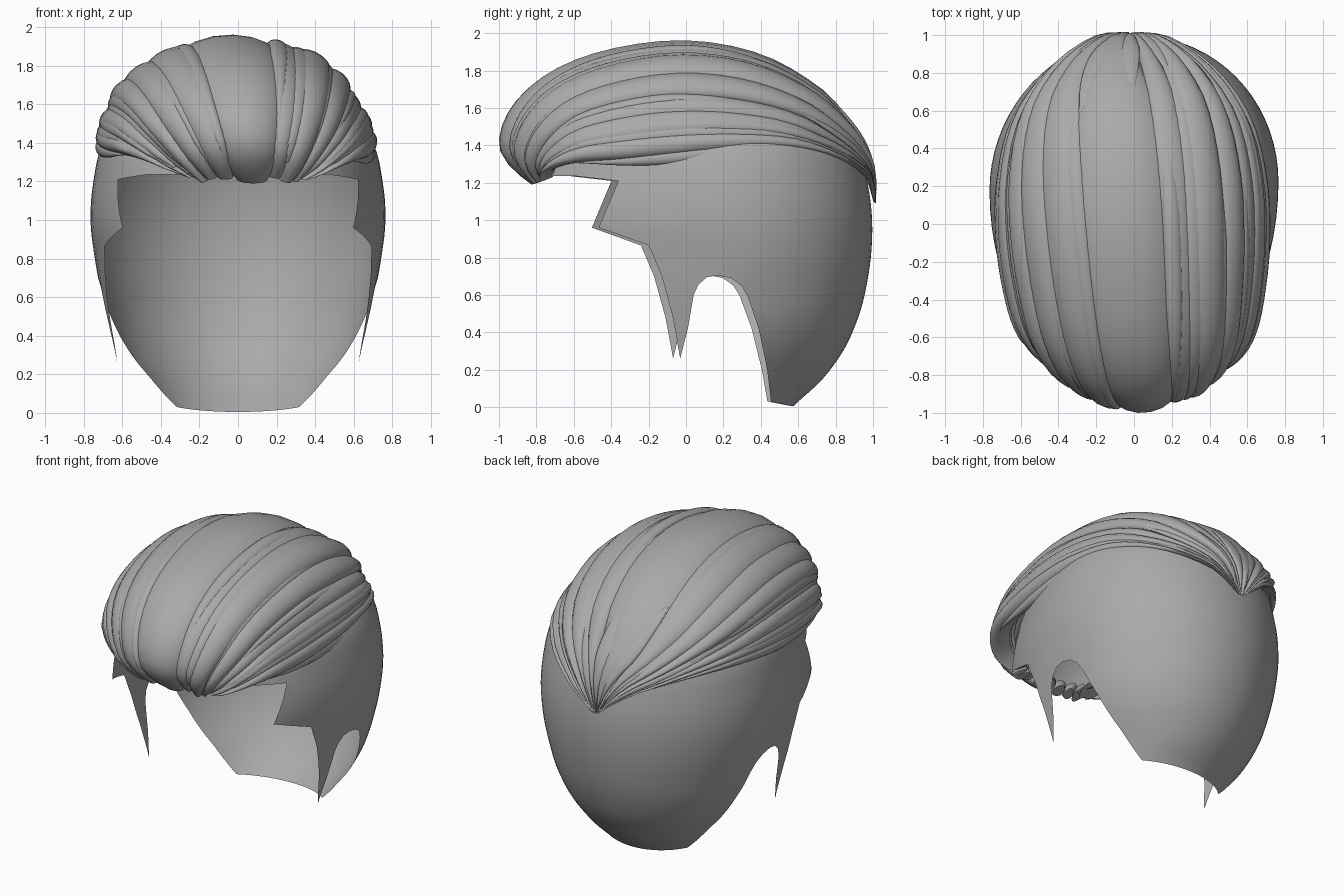
import bpy, bmesh, math, random
from mathutils import Vector

if "Cube" in bpy.data.objects:
    bpy.data.objects.remove(bpy.data.objects["Cube"])

random.seed(4)

hair_mat = bpy.data.materials.new("hair grey")
hair_mat.diffuse_color = (0.4, 0.4, 0.4, 1)
hair_mat.use_nodes = True
hair_mat.node_tree.nodes["Principled BSDF"].inputs["Base Color"].default_value = hair_mat.diffuse_color


def spline(rows, t):
    """Catmull-Rom sample of a table of tuples, t in 0..1."""
    f = min(max(t, 0), 1) * (len(rows) - 1)
    i = min(int(f), len(rows) - 2)
    u = f - i
    p = [rows[min(max(i + k, 0), len(rows) - 1)] for k in (-1, 0, 1, 2)]
    return [0.5 * (2 * b + (c - a) * u + (2 * a - 5 * b + 4 * c - d) * u * u
                   + (3 * b - a - 3 * c + d) * u ** 3) for a, b, c, d in zip(*p)]


def finish(bm, name, angle):
    mesh = bpy.data.meshes.new(name)
    bm.to_mesh(mesh)
    bm.free()
    mesh.materials.append(hair_mat)
    ob = bpy.data.objects.new(name, mesh)
    bpy.context.collection.objects.link(ob)
    bpy.ops.object.select_all(action='DESELECT')
    ob.select_set(True)
    bpy.context.view_layer.objects.active = ob
    bpy.ops.object.shade_smooth_by_angle(angle=math.radians(angle))
    return ob


def skin(bm, rings):
    """Join closed rings of points with quads."""
    vs = [[bm.verts.new(p) for p in r] for r in rings]
    n = len(rings[0])
    for a, b in zip(vs, vs[1:]):
        for i in range(n):
            j = (i + 1) % n
            bm.faces.new((a[i], a[j], b[j], b[i]))
    return vs


# ---- scalp: z, half width behind, half width in front, back y, front depth
SECTIONS = [(-.02, .37, .60, .55, 1.1), (.03, .40, .61, .60, 1.1), (.15, .475, .63, .73, 1.1),
            (.3, .58, .65, .84, 1.1), (.45, .655, .68, .91, 1.1), (.6, .70, .71, .955, 1.1),
            (.8, .745, .74, .988, 1.1),
            (1.0, .765, .765, .995, 1.1), (1.2, .75, .75, .97, 1.05), (1.4, .70, .70, .91, .95),
            (1.6, .56, .56, .77, .78), (1.75, .35, .35, .55, .52), (1.82, .1, .1, .3, .12)]
# side outline of the opening for face, ears and neck (y, z)
OPENING = [(-1.5, 1.24), (-.6, 1.235), (-.38, 1.21), (-.485, .96), (-.22, .865), (-.15, .70),
           (-.09, .48), (-.05, .26), (-.01, .42), (.02, .60), (.045, .655), (.09, .695), (.15, .705),
           (.22, .69), (.275, .65), (.31, .59), (.37, .42), (.42, .2), (.445, .03), (.6, 0),
           (.6, -1), (-1.5, -1)]


def in_opening(y, z):
    inside = False
    for (y1, z1), (y2, z2) in zip(OPENING, OPENING[1:] + OPENING[:1]):
        if (z1 > z) != (z2 > z) and y < y1 + (z - z1) / (z2 - z1) * (y2 - y1):
            inside = not inside
    return inside


def scalp():
    bm = bmesh.new()
    rings = []
    for k in range(49):
        z, w, wf, b, fd = spline(SECTIONS, k / 48)
        ring = []
        for i in range(72):
            a = 2 * math.pi * i / 72
            s = math.sin(a)
            y = .2 + s * ((b - .2) if s > 0 else fd)
            m = min(max((.35 - y) / .3, 0), 1)
            m = m * m * (3 - 2 * m)
            ring.append((math.cos(a) * (w + (wf - w) * m), y, z))
        rings.append(ring)
    vs = skin(bm, rings)
    bm.faces.new(vs[-1])
    # score the outline into the shell, then drop the faces inside it
    for (y1, z1), (y2, z2) in zip(OPENING[:20], OPENING[1:20]):
        near = [f for f in bm.faces
                if max(v.co.y for v in f.verts) > min(y1, y2) - .03
                and min(v.co.y for v in f.verts) < max(y1, y2) + .03
                and max(v.co.z for v in f.verts) > min(z1, z2) - .03
                and min(v.co.z for v in f.verts) < max(z1, z2) + .03]
        geom = near + list({e for f in near for e in f.edges}) + list({v for f in near for v in f.verts})
        bmesh.ops.bisect_plane(bm, geom=geom, dist=1e-5, plane_co=(0, y1, z1),
                               plane_no=(0, z2 - z1, y1 - y2))
    gone = []
    for f in bm.faces:
        c = f.calc_center_median()
        if in_opening(c.y, c.z):
            gone.append(f)
    bmesh.ops.delete(bm, geom=gone, context='FACES')
    for v in bm.verts:          # slight turn of the head
        v.co.y += .03 * v.co.x
    finish(bm, "scalp", 60)


# ---- hair envelope guides running from the crown tip to the fringe
TOP = [(.998, 1.1), (.98, 1.32), (.88, 1.52), (.68, 1.73), (.38, 1.89), (0, 1.955),
       (-.4, 1.91), (-.72, 1.79), (-.93, 1.6), (-.99, 1.38), (-.84, 1.185)]
SIDE = [(.998, .02, 1.1), (.965, .21, 1.23), (.79, .45, 1.33), (.53, .63, 1.38), (.2, .705, 1.37),
        (-.1, .71, 1.345), (-.35, .68, 1.325), (-.55, .63, 1.315), (-.68, .55, 1.29),
        (-.76, .43, 1.25), (-.77, .3, 1.21)]


def envelope(t, deg):
    yt, zt = spline(TOP, t)
    ys, xs, zs = spline(SIDE, t)
    a = math.radians(deg)
    s, c = math.sin(a), math.cos(a)
    if s < 0:                   # the left lower edge sweeps up higher than the right
        zs += .05 * s * s * min(1, t * 1.2) * (1 - t ** 4)
    return Vector((xs * s - .02 + .07 * t ** 3, yt + (ys - yt) * s * s, zs + (zt - zs) * c))


def lock(name, mid, half, lift, thick, t0=0.0, t1=1.0, twist=24, pointed=False):
    """Lens-shaped strand lying on the envelope, pointed at the back."""
    bm = bmesh.new()
    rings = []
    n, m = 32, 18
    for k in range(n + 1):
        u = k / n
        t = t0 + (t1 - t0) * u
        full = min(1, (u + .02) / .3) ** .6
        full *= min(1, (1.01 - u) / .5) ** .8 if pointed else min(1, (1.04 - u) / .1) ** .4
        turn = twist * (t - .85) * max(0, math.cos(math.radians(mid)))
        depth = 1.3 * min(1, .08 + t / .5)
        ring = []
        for i in range(m):
            a = 2 * math.pi * i / m
            p = envelope(t, mid + turn + half * full * math.cos(a))
            core = Vector((0, min(max(p.y, -.4), .5), 1.35))
            out = (p - core).normalized()
            s = math.sin(a)
            h = thick * full * (s if s > 0 else depth * s)
            sink = thick * .75 * min(1, t / .3) - .006 * max(0, 1 - t / .2)
            ring.append(p + out * (h + lift * min(1, t / .2) - sink))
        rings.append(ring)
    vs = skin(bm, rings)
    bm.faces.new(vs[0])
    bm.faces.new(vs[-1])
    bmesh.ops.recalc_face_normals(bm, faces=bm.faces[:])
    finish(bm, name, 50)


scalp()

# ---- main locks between these angles across the head
EDGES = [-89, -79, -69, -58, -47, -33, -16, 22, 35, 49, 61, 72, 81, 89]
for i, (a, b) in enumerate(zip(EDGES, EDGES[1:])):
    half = (b - a) / 2
    lock(f"main_lock_{i + 1}", (a + b) / 2, half * 1.22 + 1, random.uniform(-.016, .016),
         .05 + .0012 * half, 0, 1 if half > 15 else random.uniform(.975, 1.0))

# ---- thin strands lying over some of the joints, with ragged tips
for i, a in enumerate(EDGES[1:-1]):
    lock(f"thin_strand_{i + 1}", a + random.uniform(-2, 2), random.uniform(3.5, 6),
         random.uniform(-.005, .006), .035, random.uniform(.0, .35), random.uniform(.9, .99),
         random.uniform(14, 34), i % 3 == 0)

# ---- loose side strands at the lower edge
for side in (-1, 1):
    for j, (deg, t0, t1) in enumerate([(91, .15, .72), (85, .1, .78), (76, .3, .88)]):
        lock(f"side_strand_{'left' if side < 0 else 'right'}_{j + 1}", side * deg, 4.5,
             .004, .035, t0, t1, side * -6, j == 0)

# ---- short wisps at the crown tip
for i in range(7):
    lock(f"crown_wisp_{i + 1}", -72 + 24 * i, 8, .008, .018, 0, random.uniform(.25, .45), 0, True)
